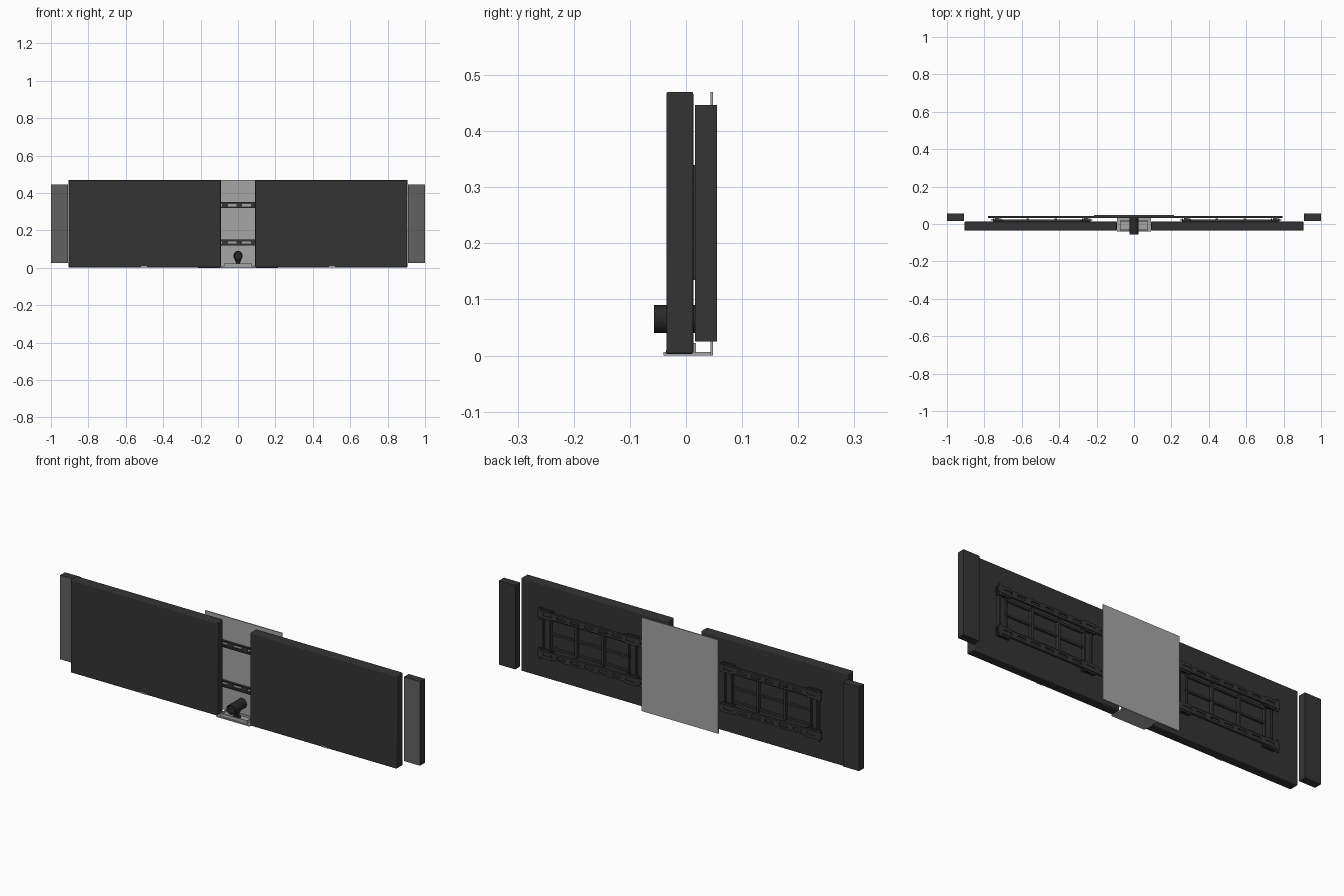
import bpy, bmesh, math
from mathutils import Matrix, Vector

if "Cube" in bpy.data.objects:
    bpy.data.objects.remove(bpy.data.objects["Cube"])


def material(name, v):
    m = bpy.data.materials.new(name)
    m.diffuse_color = (v, v, v, 1)
    m.use_nodes = True
    m.node_tree.nodes["Principled BSDF"].inputs["Base Color"].default_value = m.diffuse_color
    return m


SCREEN = material("screen black", 0.034)
BODY = material("speaker charcoal", 0.035)
GRILLE = material("grille grey", 0.12)
PANEL = material("panel light grey", 0.38)
METAL = material("mount dark grey", 0.035)
CAMERA = material("camera black", 0.022)


def finish(name, bm, mat, bevel=0.0, smooth=False):
    me = bpy.data.meshes.new(name)
    bm.to_mesh(me)
    bm.free()
    ob = bpy.data.objects.new(name, me)
    bpy.context.collection.objects.link(ob)
    me.materials.append(mat)
    if bevel:
        b = ob.modifiers.new("bevel", 'BEVEL')
        b.width, b.segments, b.limit_method = bevel, 3, 'ANGLE'
    if smooth:
        bpy.ops.object.select_all(action='DESELECT')
        ob.select_set(True)
        bpy.context.view_layer.objects.active = ob
        bpy.ops.object.shade_smooth_by_angle(angle=math.radians(35))
    return ob


def box(bm, x0, x1, y0, y1, z0, z1):
    m = Matrix.Translation(((x0 + x1) / 2, (y0 + y1) / 2, (z0 + z1) / 2))
    m = m @ Matrix.Diagonal((x1 - x0, y1 - y0, z1 - z0, 1))
    bmesh.ops.create_cube(bm, size=1, matrix=m)


def boxes(name, mat, dims, bevel=0.0, smooth=False):
    bm = bmesh.new()
    for d in dims:
        box(bm, *d)
    return finish(name, bm, mat, bevel, smooth)


def tube(bm, a, b, r0, r1, n=24):
    a, b = Vector(a), Vector(b)
    rot = (b - a).to_track_quat('Z', 'Y').to_matrix().to_4x4()
    bmesh.ops.create_cone(bm, cap_ends=True, segments=n, radius1=r0, radius2=r1,
                          depth=(b - a).length, matrix=Matrix.Translation((a + b) / 2) @ rot)


for side, s in (("left", -1), ("right", 1)):
    # Display with softly rounded edges and a small light marker under it
    x0, x1 = sorted((s * 0.092, s * 0.906))
    boxes(side + "_screen", SCREEN, [(x0, x1, -0.035, 0.013, 0.003, 0.47)], 0.004, True)
    boxes(side + "_marker", PANEL, [(s * 0.503 - 0.016, s * 0.503 + 0.016, -0.0355, -0.03, 0.003, 0.010)])

    # Side speaker, front face in grille colour
    x0, x1 = sorted((s * 0.91, s * 1.0))
    sp = boxes(side + "_speaker", BODY, [(x0, x1, 0.016, 0.055, 0.025, 0.447)])
    sp.data.materials.append(GRILLE)
    for p in sp.data.polygons:
        if p.normal.y < -0.9:
            p.material_index = 1

    # Wall mount frame: outer uprights, inner uprights, crossbars
    c = s * 0.505 + 0.012
    parts = []
    for e in (-1, 1):
        xe = c + e * 0.238
        parts += [(xe - 0.022, xe + 0.022, 0.012, 0.019, 0.135, 0.34),
                  (xe - 0.022, xe - 0.016, 0.012, 0.03, 0.135, 0.34),
                  (xe + 0.016, xe + 0.022, 0.012, 0.03, 0.135, 0.34)]
        # hooks clamping the frame to the rails
        for z in (0.135, 0.335):
            parts += [(xe - 0.034, xe + 0.034, 0.034, 0.040, z - 0.024, z + 0.024),
                      (xe - 0.012, xe + 0.012, 0.018, 0.036, z - 0.018, z + 0.018),
                      (xe - 0.034, xe + 0.034, 0.018, 0.024, z - 0.02, z + 0.02)]
        parts.append((c + e * 0.075 - 0.006, c + e * 0.075 + 0.006, 0.012, 0.03, 0.155, 0.32))
    for z in (0.165, 0.2375, 0.31):
        parts.append((c - 0.225, c + 0.225, 0.012, 0.024, z - 0.005, z + 0.005))
    boxes(side + "_mount_frame", METAL, parts)

# Long slotted rails across both screens
for name, z in (("lower_rail", 0.135), ("upper_rail", 0.335)):
    parts = [(-0.78, 0.795, 0.038, 0.044, z - 0.016, z - 0.006),
             (-0.78, 0.795, 0.038, 0.044, z + 0.006, z + 0.016)]
    n = 20
    step = (1.575 - 0.03) / n
    for i in range(n + 1):
        x = -0.78 + i * step
        parts.append((x, x + 0.03, 0.038, 0.044, z - 0.006, z + 0.006))
    for e in (-0.016, 0.013):
        parts.append((-0.78, 0.795, 0.032, 0.040, z + e, z + e + 0.003))
    boxes(name, METAL, parts)
# Upright end pieces of the rails
boxes("rail_ends", METAL, [(x, x + 0.012, 0.036, 0.044, z - 0.03, z + 0.03)
                           for x in (-0.775, 0.778) for z in (0.135, 0.335)])

# Centre back panel, shelf and camera tray
boxes("back_panel", PANEL, [(-0.213, 0.213, 0.0435, 0.0485, 0.0, 0.47)])
boxes("shelf", PANEL, [(-0.092, 0.092, -0.04, 0.0485, 0.0, 0.006)])
boxes("camera_tray", PANEL, [(-0.075, 0.075, -0.034, 0.018, 0.006, 0.012),
                             (-0.075, 0.075, -0.034, -0.030, 0.012, 0.022),
                             (-0.075, 0.075, 0.014, 0.018, 0.012, 0.022),
                             (-0.075, -0.071, -0.034, 0.018, 0.012, 0.022),
                             (0.071, 0.075, -0.034, 0.018, 0.012, 0.022)])

# Camera: barrel with recessed lens, on a tapered stand
bm = bmesh.new()
tube(bm, (0, -0.057, 0.065), (0, 0.034, 0.065), 0.025, 0.025, 32)
front = min(bm.faces, key=lambda f: f.calc_center_median().y)
bmesh.ops.inset_region(bm, faces=[front], thickness=0.005)
bmesh.ops.translate(bm, verts=front.verts, vec=(0, 0.006, 0))
finish("camera_barrel", bm, CAMERA, smooth=True)
bm = bmesh.new()
tube(bm, (0, -0.01, 0.012), (0, -0.01, 0.05), 0.006, 0.02, 16)
tube(bm, (0, -0.01, 0.010), (0, -0.01, 0.017), 0.02, 0.02, 16)
finish("camera_stand", bm, CAMERA, smooth=True)
